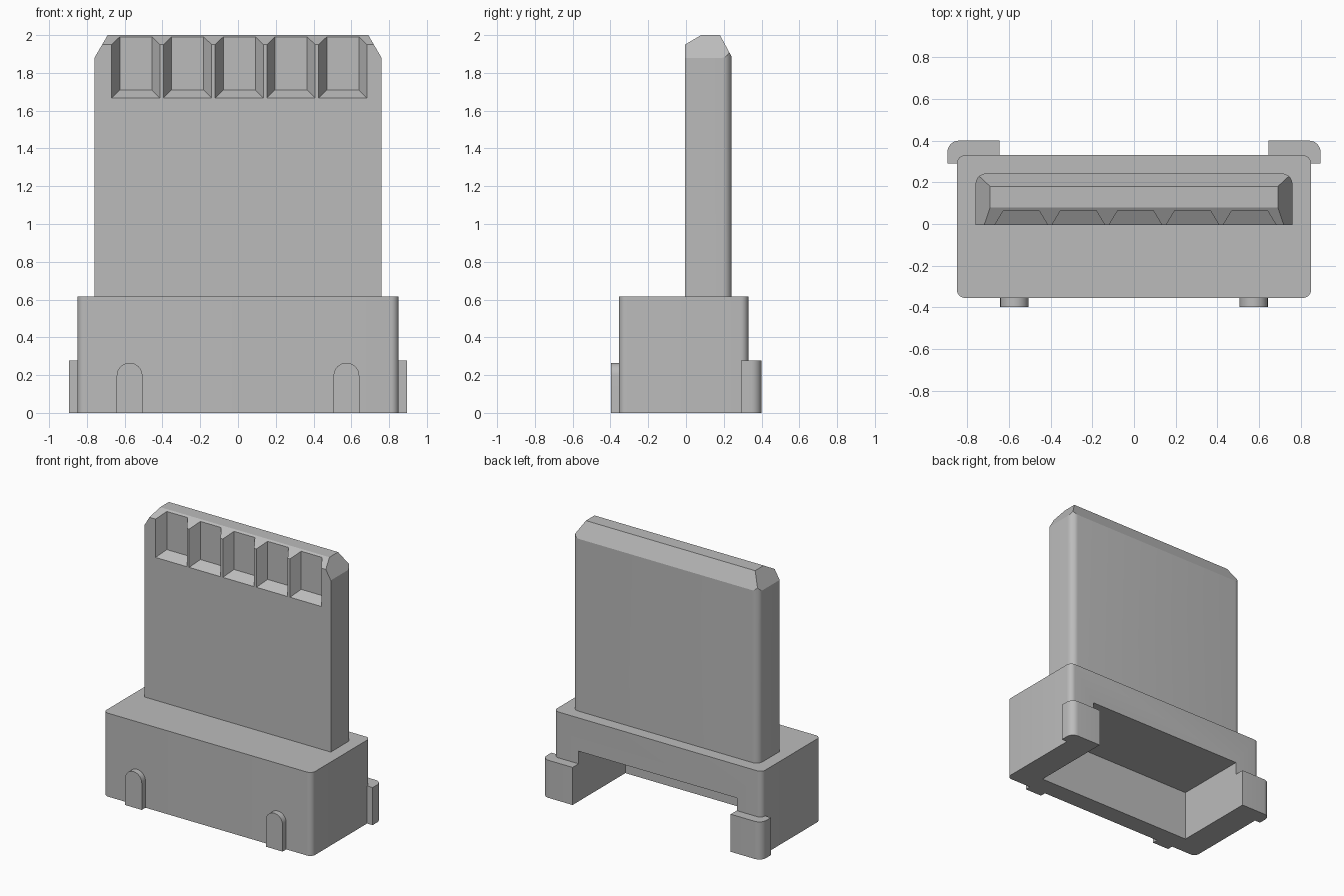
import bpy, bmesh, math
from mathutils import Vector

cube = bpy.data.objects.get("Cube")
if cube:
    bpy.data.objects.remove(cube, do_unlink=True)

grey = bpy.data.materials.new("plain grey")
grey.use_nodes = True
grey.diffuse_color = (0.5, 0.5, 0.5, 1)
grey.node_tree.nodes["Principled BSDF"].inputs["Base Color"].default_value = (0.5, 0.5, 0.5, 1)


def finish(name, bm):
    bmesh.ops.recalc_face_normals(bm, faces=bm.faces)
    mesh = bpy.data.meshes.new(name)
    bm.to_mesh(mesh)
    bm.free()
    mesh.materials.append(grey)
    obj = bpy.data.objects.new(name, mesh)
    bpy.context.collection.objects.link(obj)
    return obj


def activate(obj):
    bpy.ops.object.select_all(action='DESELECT')
    obj.select_set(True)
    bpy.context.view_layer.objects.active = obj


def smooth(obj):
    activate(obj)
    bpy.ops.object.shade_smooth_by_angle(angle=math.radians(25))


def cut(obj, cutter):
    activate(obj)
    mod = obj.modifiers.new("cut", 'BOOLEAN')
    mod.operation = 'DIFFERENCE'
    mod.solver = 'EXACT'
    mod.object = cutter
    bpy.ops.object.modifier_apply(modifier=mod.name)
    bpy.data.objects.remove(cutter, do_unlink=True)


def rounded(corners, steps=8):
    """Outline from (x, y, radius) right-angled corners."""
    out = []
    for i, (x, y, r) in enumerate(corners):
        p = Vector((x, y))
        if r == 0:
            out.append(p)
            continue
        a = (Vector(corners[i - 1][:2]) - p).normalized() * r
        b = (Vector(corners[(i + 1) % len(corners)][:2]) - p).normalized() * r
        for k in range(steps + 1):
            t = k / steps * math.pi / 2
            out.append(p + a * (1 - math.sin(t)) + b * (1 - math.cos(t)))
    return out


def prism(points, direction):
    bm = bmesh.new()
    face = bm.faces.new([bm.verts.new(p) for p in points])
    ext = bmesh.ops.extrude_face_region(bm, geom=[face])
    verts = [g for g in ext["geom"] if isinstance(g, bmesh.types.BMVert)]
    bmesh.ops.translate(bm, verts=verts, vec=direction)
    return bm


def upright(outline, z0, z1):
    return prism([(p[0], p[1], z0) for p in outline], (0, 0, z1 - z0))


# Base housing, hollow underneath and open at the back
W, FRONT, BACK, R = 0.85, -0.355, 0.33, 0.04
base = finish("base_housing", upright(rounded(
    [(-W, FRONT, R), (W, FRONT, R), (W, BACK, R), (-W, BACK, R)]), 0, 0.615))
N = 0.645
cut(base, finish("cavity_cutter", upright(
    [(-N, -0.215), (N, -0.215), (N, 0.5), (-N, 0.5)], -0.1, 0.37)))
smooth(base)

# Tongue with rounded back corners and chamfered top
T, Y0, Y1 = 0.76, -0.005, 0.242
bm = upright(rounded([(-T, Y0, 0), (T, Y0, 0), (T, Y1, 0.05), (-T, Y1, 0.05)]), 0.6, 2.0)
chamfers = [
    ((0, Y0, 1.95), (0, -0.05, 0.085)),
    ((0, 0.18, 2.0), (0, 0.115, 0.062)),
    ((0.69, 0, 2.0), (0.12, 0, 0.07)),
    ((-0.69, 0, 2.0), (-0.12, 0, 0.07)),
]
for point, normal in chamfers:
    res = bmesh.ops.bisect_plane(
        bm, geom=bm.verts[:] + bm.edges[:] + bm.faces[:], dist=1e-5,
        plane_co=point, plane_no=Vector(normal).normalized(), clear_outer=True)
    rim = [e for e in bm.edges if e.is_boundary]
    bmesh.ops.holes_fill(bm, edges=rim, sides=0)
tongue = finish("tongue", bm)

# Five tapered contact pockets along the front of the tip
for i in range(5):
    cx = 0.007 + (i - 2) * 0.274
    bm = bmesh.new()
    for y, half, low in ((-0.014, 0.133, 1.662), (0.04, 0.085, 1.71), (0.065, 0.085, 1.71)):
        for x in (cx - half, cx + half):
            for z in (low, 2.1):
                bm.verts.new((x, y, z))
    bmesh.ops.convex_hull(bm, input=bm.verts[:])
    cut(tongue, finish("pocket_cutter", bm))
smooth(tongue)

for side, label in ((1, "left"), (-1, "right")):
    # Arched key on the front of the base
    r, cx = 0.068, 0.574 * side
    arch = [(cx - r, 0), (cx + r, 0)]
    arch += [(cx + r * math.cos(k * math.pi / 16), 0.197 + r * math.sin(k * math.pi / 16))
             for k in range(17)]
    key = finish(label + "_front_key", prism(
        [(x, -0.34, z) for x, z in arch], (0, -0.058, 0)))
    smooth(key)

    # Corner clip wrapping the back of the base
    shape = rounded([(N, 0.31, 0), (0.83, 0.31, 0), (0.83, 0.29, 0),
                     (0.895, 0.29, 0), (0.895, 0.4, 0.055), (N, 0.4, 0)])
    clip = finish(label + "_corner_clip", upright(
        [(p.x * side, p.y) for p in shape], 0, 0.277))
    smooth(clip)
